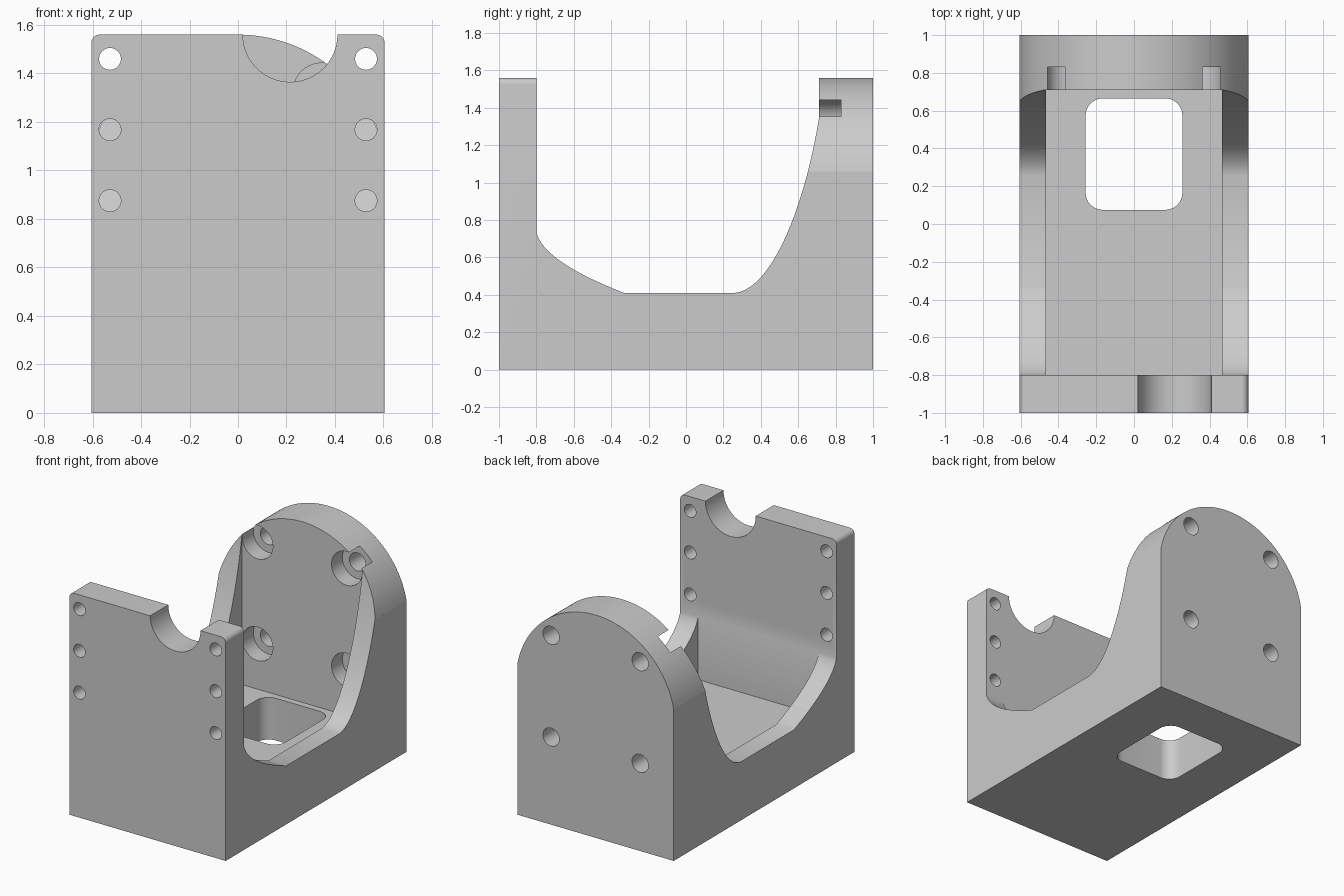
import bpy, bmesh
from math import sin, cos, pi, radians, atan2
from mathutils import Vector
from mathutils.geometry import interpolate_bezier

if "Cube" in bpy.data.objects:
    bpy.data.objects.remove(bpy.data.objects["Cube"])

grey = bpy.data.materials.new("plain grey")
grey.use_nodes = True
grey.diffuse_color = (0.6, 0.6, 0.6, 1)
grey.node_tree.nodes["Principled BSDF"].inputs["Base Color"].default_value = (0.6, 0.6, 0.6, 1)

HALF_W, TOP = 0.605, 1.56
POCKET_W, FLOOR = 0.467, 0.295
PLATE_Y, WALL_Y = -0.8, 0.71


def prism(name, points, axis, start, end):
    """Extrude a 2D outline along an axis: x takes (y, z), y takes (x, z), z takes (x, y)."""
    place = {"x": lambda a, b, d: (d, a, b),
             "y": lambda a, b, d: (a, d, b),
             "z": lambda a, b, d: (a, b, d)}[axis]
    bm = bmesh.new()
    face = bm.faces.new([bm.verts.new(place(a, b, start)) for a, b in points])
    push = Vector(place(0, 0, end - start))
    grown = bmesh.ops.extrude_face_region(bm, geom=[face])["geom"]
    bmesh.ops.translate(bm, verts=[v for v in grown if isinstance(v, bmesh.types.BMVert)], vec=push)
    bmesh.ops.recalc_face_normals(bm, faces=bm.faces)
    mesh = bpy.data.meshes.new(name)
    bm.to_mesh(mesh)
    bm.free()
    mesh.materials.append(grey)
    obj = bpy.data.objects.new(name, mesh)
    bpy.context.collection.objects.link(obj)
    return obj


def arc(cx, cy, r, a0, a1, n):
    return [(cx + r * cos(a0 + (a1 - a0) * i / n), cy + r * sin(a0 + (a1 - a0) * i / n))
            for i in range(n + 1)]


def circle(cx, cy, r, n=40):
    return arc(cx, cy, r, 0, 2 * pi, n)[:-1]


def rectangle(x0, x1, y0, y1):
    return [(x0, y0), (x1, y0), (x1, y1), (x0, y1)]


def curve(*pts):
    a, b, c, d = (Vector((y, z, 0)) for y, z in pts)
    return [(p.x, p.y) for p in interpolate_bezier(a, b, c, d, 20)]


# Body: side outline with the scooped opening
outline = [(-1, 0), (1, 0), (1, TOP), (WALL_Y, TOP)]
outline += curve((WALL_Y, 1.34), (0.63, 0.85), (0.45, 0.42), (0.255, 0.41))
outline += curve((-0.33, 0.41), (-0.56, 0.50), (-0.77, 0.61), (PLATE_Y, 0.735))
outline += [(PLATE_Y, TOP), (-1, TOP)]
body = prism("bracket_body", outline, "x", -HALF_W, HALF_W)

# Inner pocket and rounded floor window
cutters = [prism("pocket", rectangle(-POCKET_W, POCKET_W, FLOOR, 2), "y", PLATE_Y, WALL_Y)]
window = []
for i, (x, y) in enumerate([(0.166, 0.575), (-0.166, 0.575), (-0.166, 0.165), (0.166, 0.165)]):
    window += arc(x, y, 0.09, i * pi / 2, (i + 1) * pi / 2, 10)
cutters.append(prism("window", window, "z", -0.1, 0.5))

# Arched top of the rear wall
radius = 0.616
centre = TOP - radius
spring = atan2(1.06 - centre, HALF_W)
arch = arc(0, centre, radius, spring, pi - spring, 64)
arch = [(0.8, arch[0][1])] + arch + [(-0.8, arch[-1][1]), (-0.8, 2), (0.8, 2)]
cutters.append(prism("arch_trim", arch, "y", 0, 1.1))

# Front plate: round notch, rounded top corners
cutters.append(prism("notch", circle(0.215, TOP, 0.195, 64), "y", -1.1, -0.7))
r = 0.035
for s in (-1, 1):
    corner = [(s * x, z) for x, z in arc(HALF_W - r, TOP - r, r, 0, pi / 2, 8)]
    corner += [(s * (HALF_W - r), 1.7), (s * 0.7, 1.7), (s * 0.7, TOP - r)]
    cutters.append(prism("corner_trim", corner, "y", -1.1, -0.7))

# Screw holes in the plate, counterbored holes in the rear wall
for s in (-1, 1):
    for z in (0.875, 1.168, 1.46):
        cutters.append(prism("plate_hole", circle(s * 0.528, z, 0.045), "y", -1.1, -0.78))
    for z in (0.613, 1.325):
        cutters.append(prism("wall_hole", circle(s * 0.345, z, 0.063), "y", 0.6, 1.1))
        cutters.append(prism("counterbore", circle(s * 0.345, z, 0.118), "y", 0.6, WALL_Y + 0.12))

# Cut everything and tidy up
bpy.ops.object.select_all(action="DESELECT")
bpy.context.view_layer.objects.active = body
body.select_set(True)
for cutter in cutters:
    cutter.hide_render = True
    mod = body.modifiers.new("cut", "BOOLEAN")
    mod.operation = "DIFFERENCE"
    mod.solver = "EXACT"
    mod.object = cutter
    bpy.ops.object.modifier_apply(modifier=mod.name)
    bpy.data.objects.remove(cutter)
bpy.ops.object.shade_smooth_by_angle(angle=radians(25))
